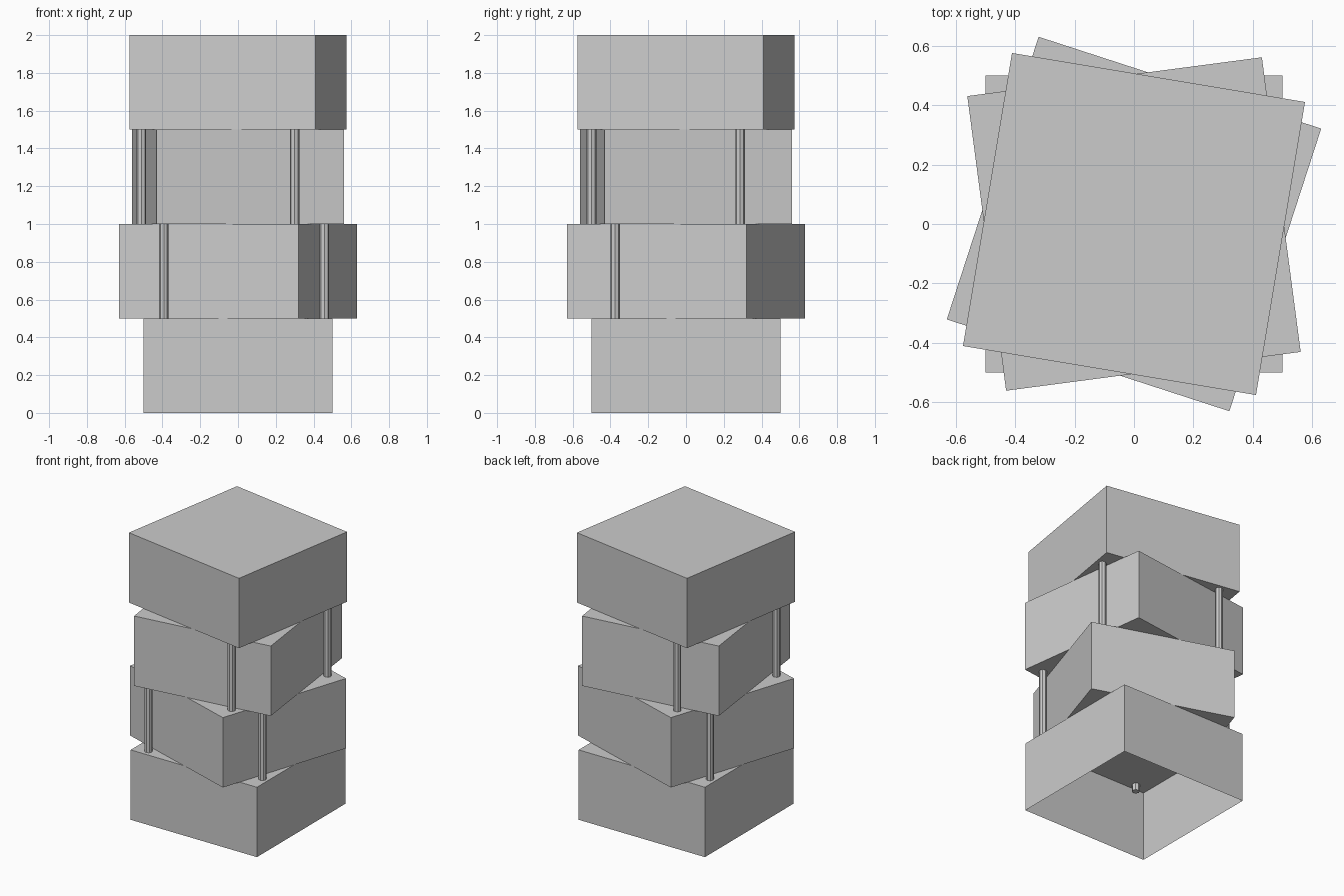
import bpy, bmesh
from math import radians
from mathutils import Matrix

if "Cube" in bpy.data.objects:
    bpy.data.objects.remove(bpy.data.objects["Cube"])

H = 0.5          # block height
R = 0.026        # pillar radius


def finish(bm, name, loc, turn=0.0):
    mesh = bpy.data.meshes.new(name)
    bm.to_mesh(mesh)
    bm.free()
    obj = bpy.data.objects.new(name, mesh)
    obj.location = loc
    obj.rotation_euler.z = radians(turn)
    bpy.context.collection.objects.link(obj)
    return obj


def block(name, level, turn, open_bottom=False):
    bm = bmesh.new()
    bmesh.ops.create_cube(bm, size=1, matrix=Matrix.Diagonal((1, 1, H, 1)))
    if open_bottom:
        bm.normal_update()
        under = [f for f in bm.faces if f.normal.z < -0.5]
        bmesh.ops.delete(bm, geom=under, context='FACES_ONLY')
    finish(bm, name, (0, 0, (level + 0.5) * H), turn)


def pillar(name, x, y, level, turn):
    # ends sink slightly into the blocks above and below
    bm = bmesh.new()
    bmesh.ops.create_cone(bm, cap_ends=True, segments=8, radius1=R, radius2=R, depth=H + 0.1)
    finish(bm, name, (x, y, (level + 0.5) * H), turn)


# Twisted stack of blocks; the ground floor is open underneath
for i, turn in enumerate((0, -18, 7.5, -9.5)):
    block(f"floor_block_{i + 1}", i, turn, open_bottom=(i == 0))

# Pillars under the overhanging corners
lower = [(-0.393, -0.45), (0.457, -0.375), (-0.455, 0.38)]
upper = [(-0.512, -0.29), (0.30, -0.50), (0.508, 0.287), (-0.29, 0.513)]
for i, (x, y) in enumerate(lower):
    pillar(f"lower_pillar_{i + 1}", x, y, 1, 0)
for i, (x, y) in enumerate(upper):
    pillar(f"upper_pillar_{i + 1}", x, y, 2, 0)
